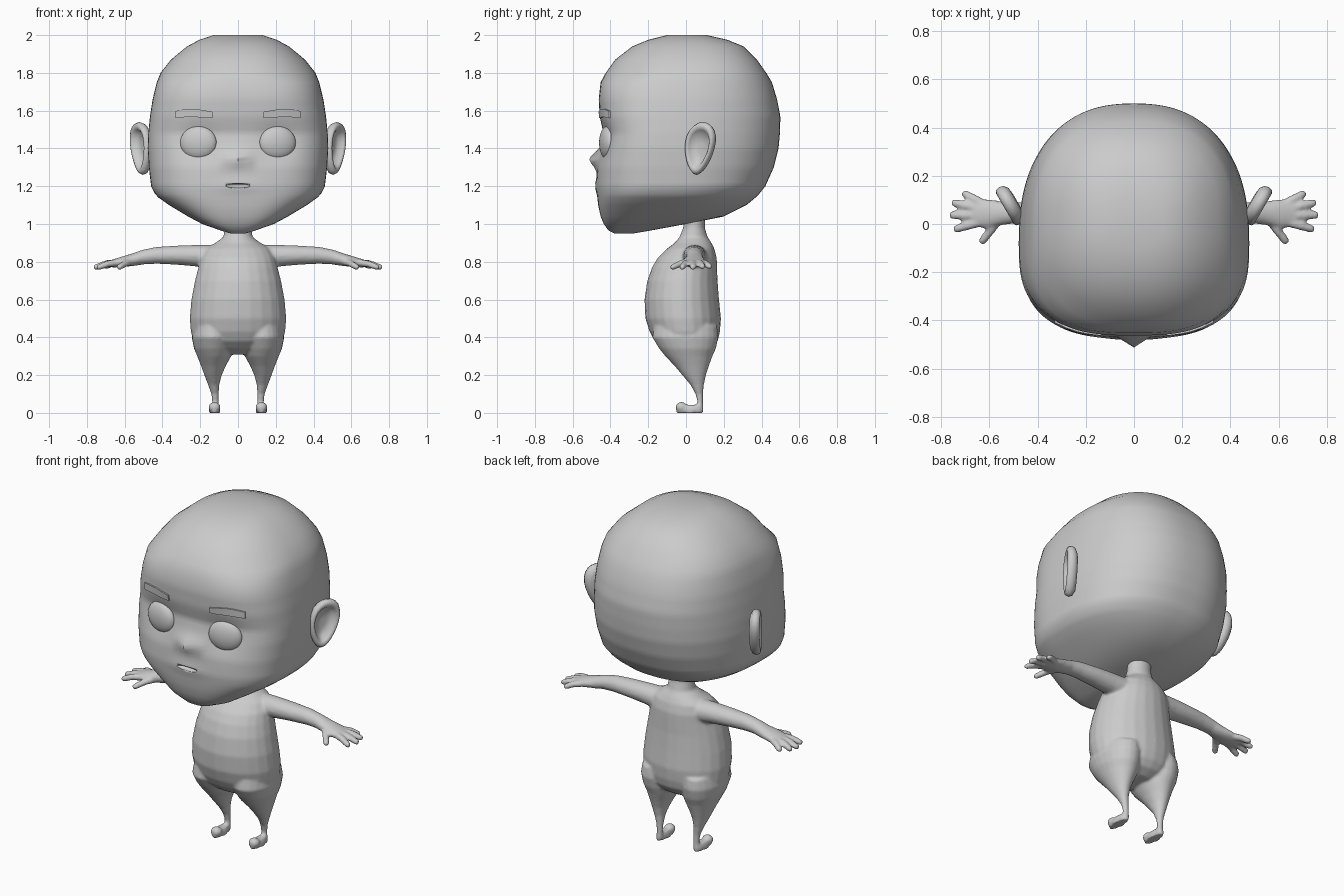
import bpy, bmesh, math
from mathutils import Vector

skin = bpy.data.materials.new("plain grey")
skin.diffuse_color = (0.6, 0.6, 0.6, 1)


def finish(name, bm, angle=180):
    bmesh.ops.recalc_face_normals(bm, faces=bm.faces)
    me = bpy.data.meshes.new(name)
    bm.to_mesh(me)
    bm.free()
    me.materials.append(skin)
    for p in me.polygons:
        p.use_smooth = True
    ob = bpy.data.objects.new(name, me)
    bpy.context.collection.objects.link(ob)
    if angle < 180:
        bpy.context.view_layer.objects.active = ob
        ob.select_set(True)
        bpy.ops.object.shade_smooth_by_angle(angle=math.radians(angle))
        ob.select_set(False)
    return ob


def loft(bm, rings):
    """Skin a list of equal-length point rings and cap both ends."""
    rows = [[bm.verts.new(p) for p in r] for r in rings]
    n = len(rows[0])
    for a, b in zip(rows, rows[1:]):
        for i in range(n):
            j = (i + 1) % n
            bm.faces.new((a[i], a[j], b[j], b[i]))
    bm.faces.new(rows[0])
    bm.faces.new(rows[-1])


def oval(z, cx, rx, y0, y1, n=24):
    cy, ry = (y0 + y1) / 2, (y1 - y0) / 2
    return [(cx + rx * math.cos(t), cy + ry * math.sin(t), z)
            for t in (2 * math.pi * i / n for i in range(n))]


def tube(bm, pts, widths, heights, n=16):
    """Oval tube along a path, with rounded ends."""
    P = [Vector(p) for p in pts]
    rings = []
    for k, p in enumerate(P):
        d = (P[min(k + 1, len(P) - 1)] - P[max(k - 1, 0)]).normalized()
        side = d.cross(Vector((0, 0, 1))).normalized()
        up = side.cross(d)
        ends = [(0, 1)]
        if k == 0:
            ends = [(-0.9, 0.4), (-0.6, 0.8), (0, 1)]
        if k == len(P) - 1:
            ends = [(0, 1), (0.6, 0.8), (0.9, 0.4)]
        for off, s in ends:
            c = p + d * off * heights[k]
            rings.append([c + side * widths[k] * s * math.cos(t) + up * heights[k] * s * math.sin(t)
                          for t in (2 * math.pi * i / n for i in range(n))])
    loft(bm, rings)


def ball(bm, c, r, seg=24):
    res = bmesh.ops.create_uvsphere(bm, u_segments=seg, v_segments=seg // 2, radius=1)
    for v in res["verts"]:
        v.co = Vector(c) + Vector((v.co.x * r[0], v.co.y * r[1], v.co.z * r[2]))


# Head profile: height, half width, front y, back y, widest y
HEAD = [
    (0.95, 0.04, -0.38, -0.28, -0.33), (0.965, 0.09, -0.41, -0.19, -0.31),
    (1.00, 0.19, -0.435, 0.00, -0.25), (1.04, 0.265, -0.452, 0.20, -0.18),
    (1.10, 0.365, -0.465, 0.32, -0.13), (1.15, 0.435, -0.47, 0.38, -0.10),
    (1.20, 0.46, -0.475, 0.42, -0.08), (1.30, 0.472, -0.47, 0.465, -0.08),
    (1.40, 0.478, -0.452, 0.49, -0.08), (1.48, 0.475, -0.437, 0.497, -0.08),
    (1.57, 0.466, -0.457, 0.50, -0.07), (1.66, 0.452, -0.462, 0.482, -0.05),
    (1.75, 0.43, -0.452, 0.455, -0.03), (1.80, 0.41, -0.425, 0.425, -0.01),
    (1.87, 0.355, -0.375, 0.375, 0.0), (1.94, 0.27, -0.285, 0.305, 0.0),
    (1.975, 0.205, -0.20, 0.22, 0.0), (2.0, 0.13, -0.10, 0.11, 0.0),
]


def section(z):
    for a, b in zip(HEAD, HEAD[1:]):
        if z <= b[0]:
            f = (z - a[0]) / (b[0] - a[0])
            return [p + (q - p) * f for p, q in zip(a, b)]
    return HEAD[-1]


def bump(x, z, cx, cz, rx, rz):
    return math.exp(-((x - cx) / rx) ** 2 - ((z - cz) / rz) ** 2)


def relief(x, z):
    """Nose, lips and eye sockets as offsets of the face."""
    d = -0.05 * bump(x, z, 0, 1.345, 0.045, 0.042) - 0.008 * bump(x, z, 0, 1.2, 0.09, 0.035)
    return d + 0.02 * bump(abs(x), z, 0.21, 1.43, 0.10, 0.09)


def front_y(x, z):
    _, hw, yf, yb, yc = section(z)
    n = 2.9 if z < 1.8 else 2.4
    return yc - (yc - yf) * max(0, 1 - abs(x / hw) ** n) ** (1 / n) + relief(x, z)


# Head
levels = [h[0] for h in HEAD if h[0] < 1.14 or h[0] > 1.7]
levels += [1.14 + 0.02 * i for i in range(28)]
rings = []
for z in sorted(levels):
    _, hw, yf, yb, yc = section(z)
    ring = []
    for i in range(96):
        t = 2 * math.pi * i / 96
        c, s = math.cos(t), math.sin(t)
        n = 2.4 if s > 0 or z >= 1.8 else 2.9
        x = hw * math.copysign(abs(c) ** (2 / n), c)
        y = yc + (yb - yc if s > 0 else yc - yf) * math.copysign(abs(s) ** (2 / n), s)
        ring.append((x, y + (relief(x, z) if s < 0 else 0), z))
    rings.append(ring)
bm = bmesh.new()
loft(bm, rings)
head = finish("head", bm, 50)

# Mouth slit
bm = bmesh.new()
ball(bm, (0, front_y(0, 1.203), 1.203), (0.068, 0.025, 0.012))
cutter = finish("mouth_cutter", bm)
cutter.hide_render = True
cutter.hide_set(True)
cut = head.modifiers.new("mouth", "BOOLEAN")
cut.operation = "DIFFERENCE"
cut.object = cutter

for s, side in ((1, "left"), (-1, "right")):
    # Eyes
    bm = bmesh.new()
    ball(bm, (0, 0, 0), (0.098, 0.04, 0.088), 32)
    eye = finish(side + "_eye", bm)
    eye.location = (s * 0.21, front_y(0.21, 1.43) - 0.002, 1.43)
    eye.rotation_euler.z = s * 0.2

    # Eyebrows: tapered strips lying on the forehead
    bm = bmesh.new()
    rings = []
    for x, lo, hi in ((0.135, 1.562, 1.594), (0.18, 1.562, 1.602), (0.23, 1.567, 1.61),
                      (0.28, 1.566, 1.608), (0.33, 1.56, 1.598)):
        rings.append([(s * x, front_y(x, z) + d, z) for z, d in
                      ((lo, 0.01), (lo, -0.009), (hi, -0.009), (hi, 0.01))])
    loft(bm, rings)
    finish(side + "_eyebrow", bm, 30)

    # Ears: rounded shell with a raised rim and a hollow
    bm = bmesh.new()
    out, nor = Vector((0.5 * s, 0.86, 0)), Vector((0.86 * s, -0.5, 0))
    mid = Vector((0.512 * s, 0.073, 1.40))
    rings = []
    for scale, depth in ((0.3, -0.035), (0.75, -0.032), (0.95, -0.018), (1, 0.002), (0.94, 0.02),
                         (0.82, 0.025), (0.7, 0.015), (0.58, -0.008), (0.2, -0.012)):
        ring = []
        for i in range(24):
            t = 2 * math.pi * i / 24
            w = 0.085 + 0.022 * math.sin(t)
            ring.append(mid + out * (w * math.cos(t) + 0.02 * math.sin(t)) * scale
                        + Vector((0, 0, 0.14 * math.sin(t) * scale)) + nor * depth)
        rings.append(ring)
    loft(bm, rings)
    finish(side + "_ear", bm)

# Body: torso, legs, feet, arms and hands fused into one skin
bm = bmesh.new()
loft(bm, [oval(*r) for r in (
    (1.06, 0, 0.07, -0.01, 0.10), (0.98, 0, 0.07, -0.015, 0.10), (0.93, 0, 0.078, -0.035, 0.115),
    (0.90, 0, 0.12, -0.06, 0.135), (0.87, 0, 0.17, -0.10, 0.15), (0.82, 0, 0.197, -0.15, 0.163),
    (0.77, 0, 0.21, -0.18, 0.165), (0.70, 0, 0.228, -0.205, 0.167), (0.60, 0, 0.247, -0.22, 0.175),
    (0.50, 0, 0.256, -0.215, 0.185), (0.43, 0, 0.25, -0.193, 0.18), (0.38, 0, 0.235, -0.165, 0.168),
    (0.34, 0, 0.18, -0.12, 0.14), (0.31, 0, 0.10, -0.06, 0.09))])
for s in (1, -1):
    # Leg
    loft(bm, [oval(z, s * cx, rx, a, b) for z, cx, rx, a, b in (
        (0.46, 0.125, 0.11, -0.17, 0.165), (0.40, 0.13, 0.115, -0.178, 0.172),
        (0.34, 0.129, 0.104, -0.142, 0.158), (0.30, 0.126, 0.09, -0.11, 0.14),
        (0.25, 0.13, 0.066, -0.062, 0.122), (0.20, 0.132, 0.046, -0.02, 0.106),
        (0.15, 0.129, 0.03, 0.022, 0.095), (0.10, 0.122, 0.02, 0.05, 0.09),
        (0.06, 0.12, 0.017, 0.06, 0.09), (0.01, 0.12, 0.018, 0.055, 0.092))])
    # Foot
    loft(bm, [oval(z, s * 0.124, r, a, b) for z, r, a, b in (
        (0.0, 0.029, -0.052, 0.092), (0.02, 0.03, -0.055, 0.093), (0.042, 0.021, -0.04, 0.09))])
    ball(bm, (s * 0.124, -0.025, 0.03), (0.032, 0.031, 0.028))
    # Arm and palm
    tube(bm, [(s * x, y, z) for x, y, z in (
        (0.13, 0.045, 0.825), (0.21, 0.045, 0.832), (0.32, 0.045, 0.835), (0.43, 0.045, 0.834),
        (0.50, 0.045, 0.825), (0.55, 0.045, 0.812), (0.61, 0.042, 0.80), (0.665, 0.042, 0.79))],
        (0.07, 0.063, 0.057, 0.048, 0.044, 0.05, 0.062, 0.055),
        (0.065, 0.058, 0.051, 0.045, 0.039, 0.034, 0.028, 0.021))
    # Fingers and thumb
    for a, b in (((0.63, 0.085, 0.795), (0.70, 0.124, 0.775)),
                 ((0.65, 0.065, 0.795), (0.743, 0.087, 0.775)),
                 ((0.65, 0.035, 0.795), (0.752, 0.037, 0.772)),
                 ((0.64, 0.008, 0.795), (0.735, -0.02, 0.772)),
                 ((0.56, 0.02, 0.80), (0.628, -0.07, 0.772))):
        m = [(p + q) / 2 for p, q in zip(a, b)]
        m[2] += 0.006
        tube(bm, [(s * p[0], p[1], p[2]) for p in (a, m, b)],
             (0.02, 0.019, 0.017), (0.019, 0.018, 0.016), 12)
body = finish("body", bm)
mod = body.modifiers.new("fuse", "REMESH")
mod.mode = "VOXEL"
mod.voxel_size = 0.008
mod.use_smooth_shade = True
mod = body.modifiers.new("soften", "SMOOTH")
mod.factor = 0.5
mod.iterations = 5
